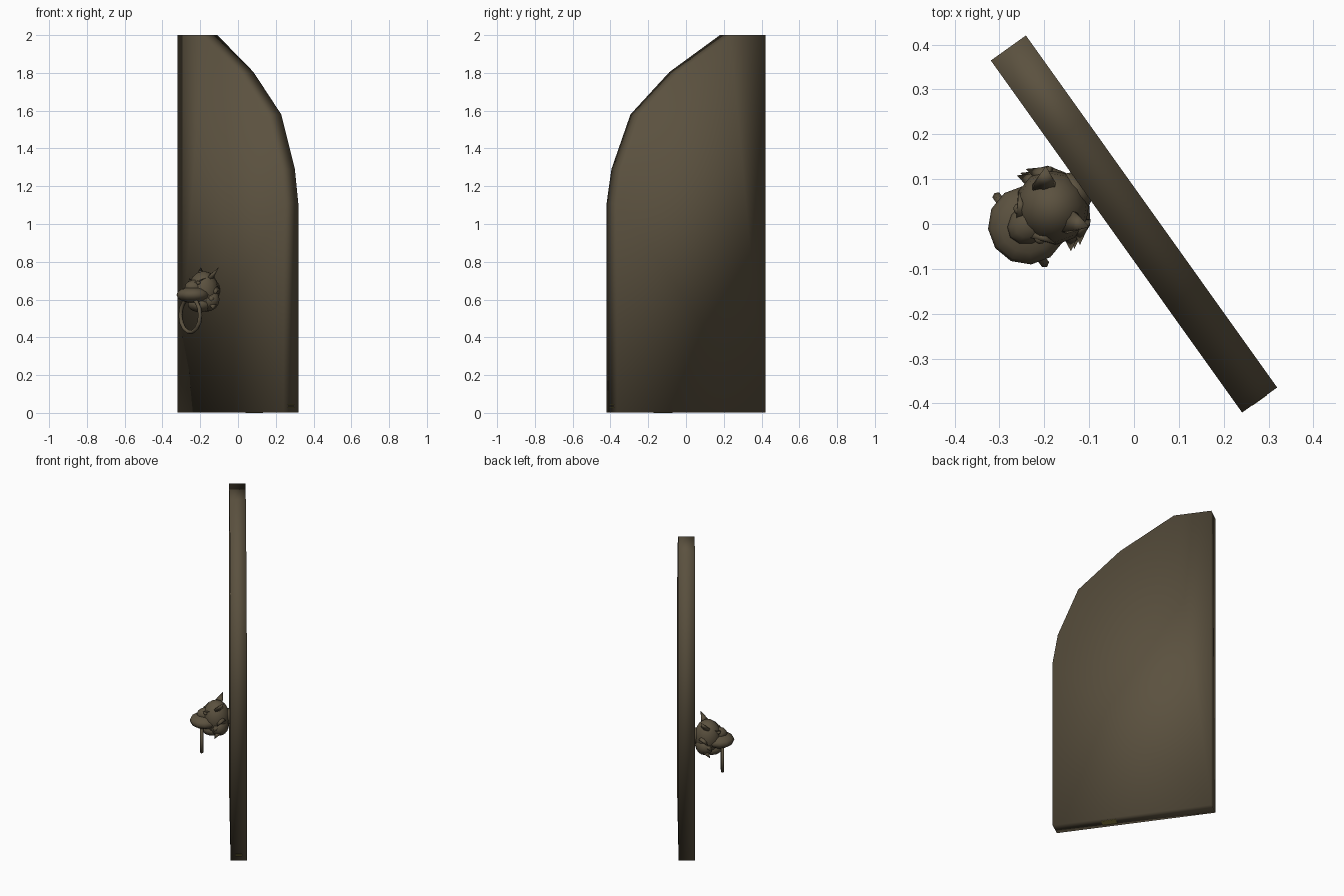
import bpy, bmesh, math
from mathutils import Matrix, Vector

if "Cube" in bpy.data.objects:
    bpy.data.objects.remove(bpy.data.objects["Cube"])

# Local frame: x along the door leaf, y out of its outer face, z up
ROT = Matrix.Rotation(math.atan2(0.814, -0.581), 4, 'Z')
HX = 0.136          # knocker centre along the leaf


def material(name, rgb):
    m = bpy.data.materials.new(name)
    m.diffuse_color = (*rgb, 1)
    m.use_nodes = True
    m.node_tree.nodes["Principled BSDF"].inputs["Base Color"].default_value = m.diffuse_color
    return m


BRONZE = material("dark bronze", (0.105, 0.083, 0.050))
GOLD = material("dull gold", (0.30, 0.25, 0.06))


def finish(name, bm, mat=BRONZE, smooth=True):
    bmesh.ops.recalc_face_normals(bm, faces=bm.faces)
    for f in bm.faces:
        f.smooth = smooth
    me = bpy.data.meshes.new(name)
    bm.to_mesh(me)
    bm.free()
    me.materials.append(mat)
    ob = bpy.data.objects.new(name, me)
    ob.matrix_world = ROT
    bpy.context.collection.objects.link(ob)
    return ob


def ball(name, loc, scale, seg=12, rings=8):
    bm = bmesh.new()
    m = Matrix.Translation(loc) @ Matrix.Diagonal((*scale, 1))
    bmesh.ops.create_uvsphere(bm, u_segments=seg, v_segments=rings, radius=1, matrix=m)
    return finish(name, bm)


def spike(name, a, b, r, flat=0.5):
    a, b = Vector(a), Vector(b)
    d = b - a
    bm = bmesh.new()
    m = (Matrix.Translation((a + b) / 2) @ d.to_track_quat('Z', 'Y').to_matrix().to_4x4()
         @ Matrix.Diagonal((1, flat, 1, 1)))
    bmesh.ops.create_cone(bm, cap_ends=True, segments=6, radius1=r, radius2=0,
                          depth=d.length, matrix=m)
    return finish(name, bm)


def plate(name, loc, size):
    bm = bmesh.new()
    bmesh.ops.create_cube(bm, size=1, matrix=Matrix.Translation(loc) @ Matrix.Diagonal((*size, 1)))
    return finish(name, bm, GOLD, False)


# Door leaf: half-arched slab
profile = [(-.482, .001), (.482, .001), (.482, 2), (.255, 2), (-.073, 1.805),
           (-.327, 1.58), (-.451, 1.29), (-.482, 1.11)]
bm = bmesh.new()
face = bm.faces.new([bm.verts.new((x, -.048, z)) for x, z in profile])
ext = bmesh.ops.extrude_face_region(bm, geom=[face])
bmesh.ops.translate(bm, vec=(0, .096, 0),
                    verts=[v for v in ext["geom"] if isinstance(v, bmesh.types.BMVert)])
finish("door_leaf", bm)

# Small gold marks under the leaf and on its narrow edge
plate("bottom_plate", (-.15, 0, .001), (.09, .05, .002))
for i in range(2):
    plate("edge_mark", (-.482, 0, .03 + i * .012), (.002, .04, .003))

# Knocker head
ball("head", (HX, .127, .645), (.084, .082, .106))
ball("muzzle", (HX, .195, .625), (.088, .088, .043))
ball("nose_bridge", (HX, .180, .665), (.045, .062, .040))
ball("jaw", (HX, .150, .575), (.065, .065, .042))
ball("mane", (HX, .112, .60), (.094, .062, .065))
ball("mounting_boss", (HX, .06, .65), (.045, .025, .05))

# Mirrored ears, brows, eyes and mane tufts
for s in (-1, 1):
    spike("ear", (HX + s * .045, .115, .715), (HX + s * .083, .085, .772), .032)
    spike("brow", (HX + s * .015, .198, .685), (HX + s * .075, .165, .715), .016)
    ball("eye", (HX + s * .04, .19, .688), (.013, .012, .010), 8, 6)
    for z, n in ((.64, .125), (.60, .15), (.56, .14)):
        spike("mane_tuft", (HX + s * .06, n - .03, z + .02), (HX + s * .104, n, z - .01), .028)

# Knocker ring
bm = bmesh.new()
N, M, R, r = 14, 6, .090, .011
loops = []
for i in range(N):
    a = math.tau * i / N
    loops.append([bm.verts.new((HX + (R + r * math.cos(b)) * math.cos(a),
                                .213 + r * math.sin(b),
                                .517 + (R + r * math.cos(b)) * math.sin(a)))
                  for b in (math.tau * j / M for j in range(M))])
for i in range(N):
    p, q = loops[i], loops[(i + 1) % N]
    for j in range(M):
        k = (j + 1) % M
        bm.faces.new((p[j], q[j], q[k], p[k]))
finish("knocker_ring", bm)
